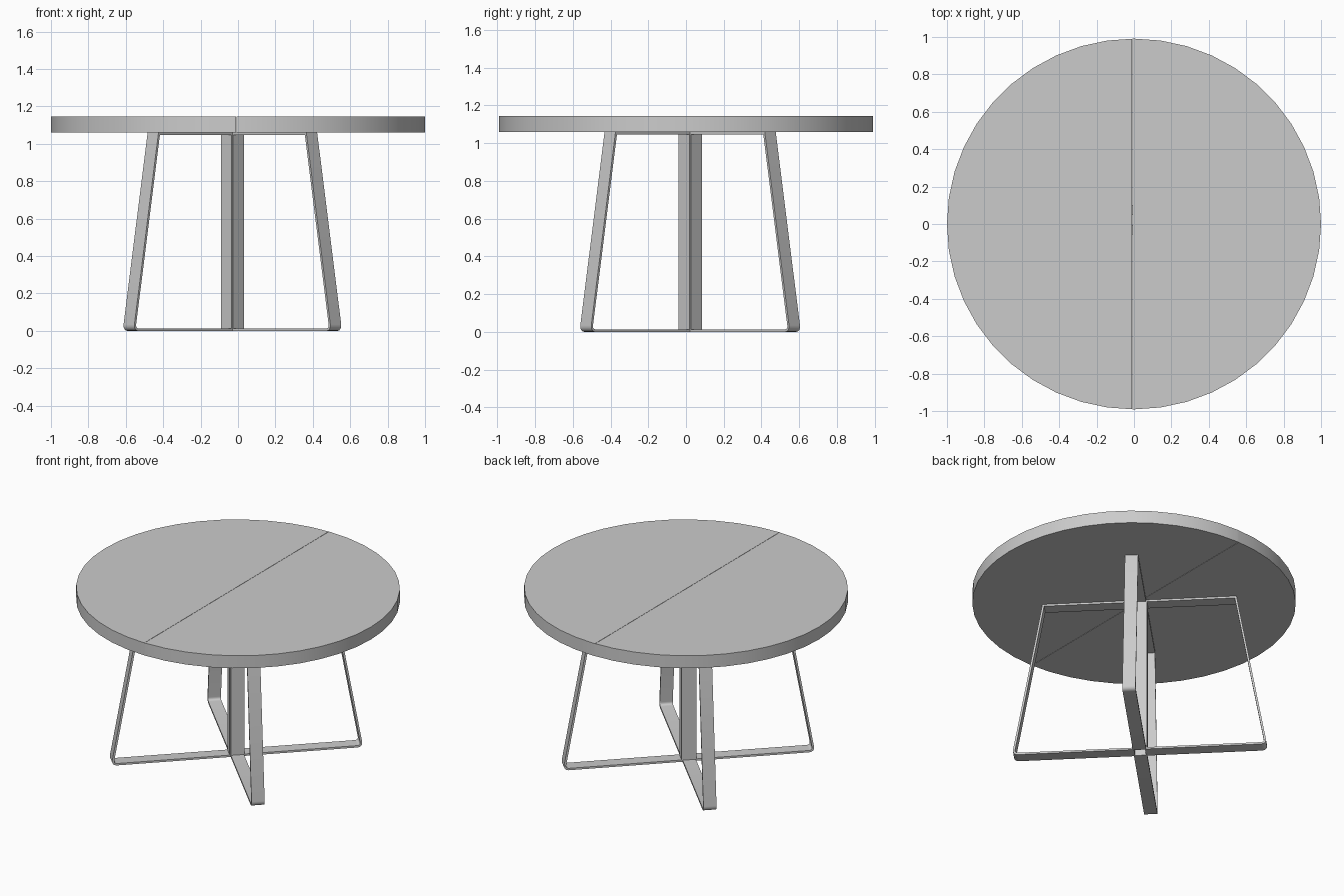
import bpy, bmesh, math
from mathutils import Matrix, Vector

cube = bpy.data.objects.get("Cube")
if cube:
    bpy.data.objects.remove(cube, do_unlink=True)

grey = bpy.data.materials.new("plain grey")
grey.use_nodes = True
grey.diffuse_color = (0.6, 0.6, 0.6, 1)
grey.node_tree.nodes["Principled BSDF"].inputs["Base Color"].default_value = (0.6, 0.6, 0.6, 1)

TABLE_TOP, TABLE_BOTTOM = 1.145, 1.06
BAR_WIDTH, BAR_THICK = 0.082, 0.013
BASE_CENTRE = Vector((-0.03, 0.022, 0))


def finish(name, bm):
    bmesh.ops.recalc_face_normals(bm, faces=bm.faces)
    mesh = bpy.data.meshes.new(name)
    bm.to_mesh(mesh)
    bm.free()
    mesh.materials.append(grey)
    obj = bpy.data.objects.new(name, mesh)
    bpy.context.collection.objects.link(obj)
    bpy.ops.object.select_all(action='DESELECT')
    bpy.context.view_layer.objects.active = obj
    obj.select_set(True)
    bpy.ops.object.shade_smooth_by_angle(angle=math.radians(35))
    return obj


def extrude(bm, faces, offset):
    result = bmesh.ops.extrude_face_region(bm, geom=faces)
    verts = [g for g in result["geom"] if isinstance(g, bmesh.types.BMVert)]
    bmesh.ops.translate(bm, verts=verts, vec=offset)


# Round top in two halves that meet at a fine seam
def half_top(name, side):
    bm = bmesh.new()
    bmesh.ops.create_circle(bm, cap_ends=True, segments=44, radius=1)
    bmesh.ops.scale(bm, verts=bm.verts, vec=(1, 0.991, 1))
    bmesh.ops.translate(bm, verts=bm.verts, vec=(0, 0, TABLE_BOTTOM))
    extrude(bm, bm.faces[:], (0, 0, TABLE_TOP - TABLE_BOTTOM))
    cut = bmesh.ops.bisect_plane(
        bm, geom=bm.verts[:] + bm.edges[:] + bm.faces[:],
        plane_co=(-0.01 + side * 0.001, 0, 0), plane_no=(-side, 0, 0), clear_outer=True)
    rim = [e for e in cut["geom_cut"] if isinstance(e, bmesh.types.BMEdge)]
    bmesh.ops.holes_fill(bm, edges=rim)
    finish(name, bm)


half_top("left_top_half", 1)
half_top("right_top_half", -1)


# Closed flat-bar loop: floor bar, leaning leg, top bar and upright by the centre
def leg_frame(name, angle):
    bm = bmesh.new()
    half = BAR_WIDTH / 2
    inner = 0.034
    outline = [(inner, 0), (0.788, 0), (0.60, TABLE_BOTTOM), (inner, TABLE_BOTTOM)]
    verts = [bm.verts.new((r, -half, z)) for r, z in outline]
    bm.faces.new(verts)
    bmesh.ops.bevel(bm, geom=[verts[1]], offset=0.035, segments=4,
                    profile=0.5, affect='VERTICES')
    panel = bm.faces[:]
    bmesh.ops.inset_region(bm, faces=panel, thickness=BAR_THICK,
                           use_boundary=True, use_even_offset=True)
    bmesh.ops.delete(bm, geom=panel, context='FACES_ONLY')
    extrude(bm, bm.faces[:], (0, BAR_WIDTH, 0))
    bm.transform(Matrix.Translation(BASE_CENTRE) @ Matrix.Rotation(angle, 4, 'Z'))
    finish(name, bm)


names = ["back_left", "back_right", "front_right", "front_left"]
for i, corner in enumerate(names):
    leg_frame(corner + "_leg_frame", math.radians(45 + 90 * i))
